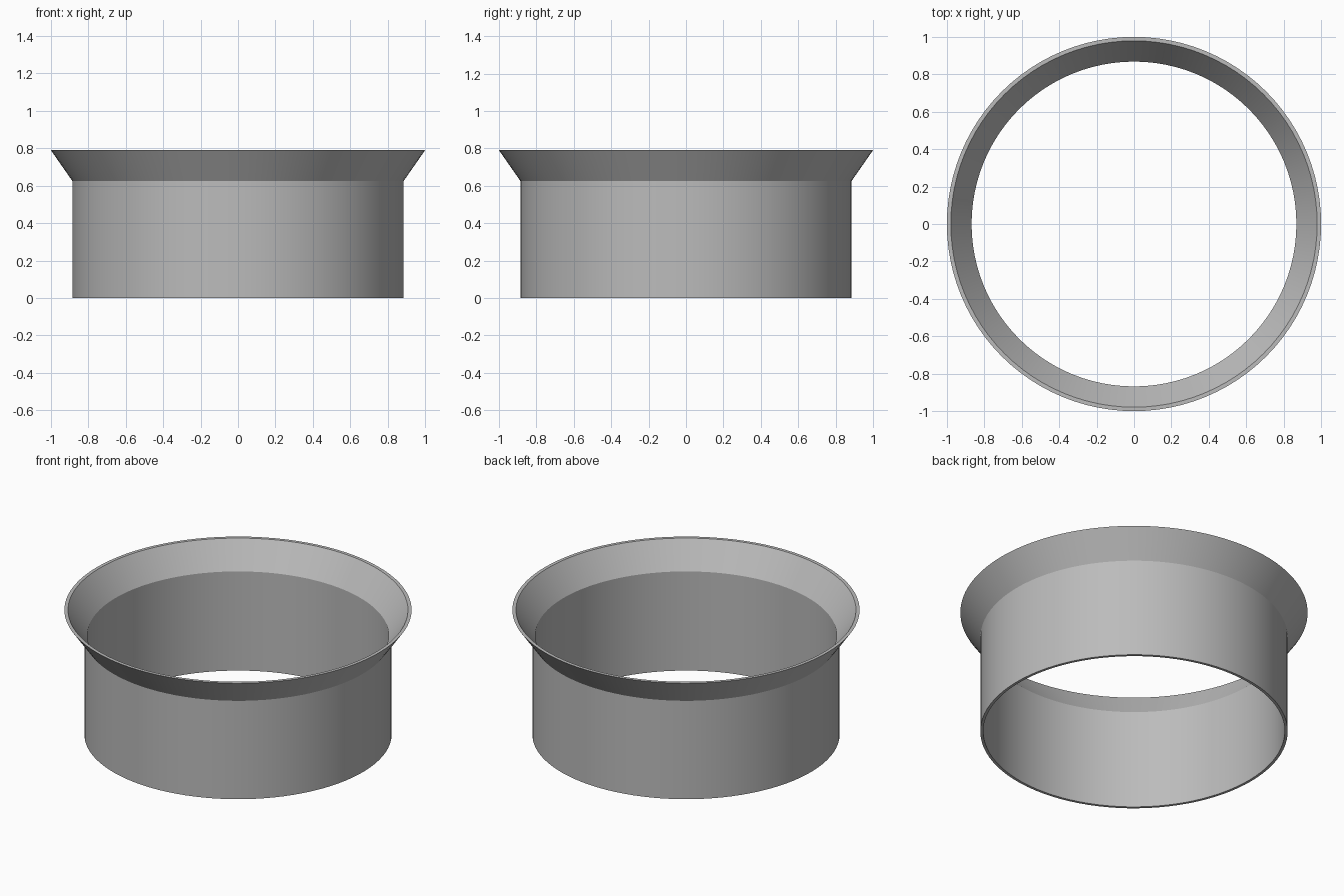
import bpy, bmesh, math

cube = bpy.data.objects.get("Cube")
if cube:
    bpy.data.objects.remove(cube, do_unlink=True)

SEGMENTS = 96

# Closed wall cross-section (radius, height): straight sleeve with a flared lip
PROFILE = [(0.868, 0), (0.885, 0), (0.885, 0.625),
           (1.0, 0.79), (0.979, 0.79), (0.868, 0.63)]

grey = bpy.data.materials.new("plain grey")
grey.use_nodes = True
colour = (0.5, 0.5, 0.5, 1)
grey.diffuse_color = colour
grey.node_tree.nodes["Principled BSDF"].inputs["Base Color"].default_value = colour

# Revolve the cross-section around the vertical axis
bm = bmesh.new()
rings = []
for i in range(SEGMENTS):
    a = math.tau * i / SEGMENTS
    rings.append([bm.verts.new((r * math.cos(a), r * math.sin(a), z))
                  for r, z in PROFILE])
for i, ring in enumerate(rings):
    after = rings[(i + 1) % SEGMENTS]
    for j in range(len(PROFILE)):
        k = (j + 1) % len(PROFILE)
        bm.faces.new((ring[j], after[j], after[k], ring[k]))
bmesh.ops.recalc_face_normals(bm, faces=bm.faces)
mesh = bpy.data.meshes.new("flared_sleeve")
bm.to_mesh(mesh)
bm.free()
mesh.materials.append(grey)

sleeve = bpy.data.objects.new("flared_sleeve", mesh)
bpy.context.collection.objects.link(sleeve)

# Smooth round walls, crisp rims and flare crease
bpy.ops.object.select_all(action="DESELECT")
sleeve.select_set(True)
bpy.context.view_layer.objects.active = sleeve
bpy.ops.object.shade_smooth_by_angle(angle=math.radians(25))
